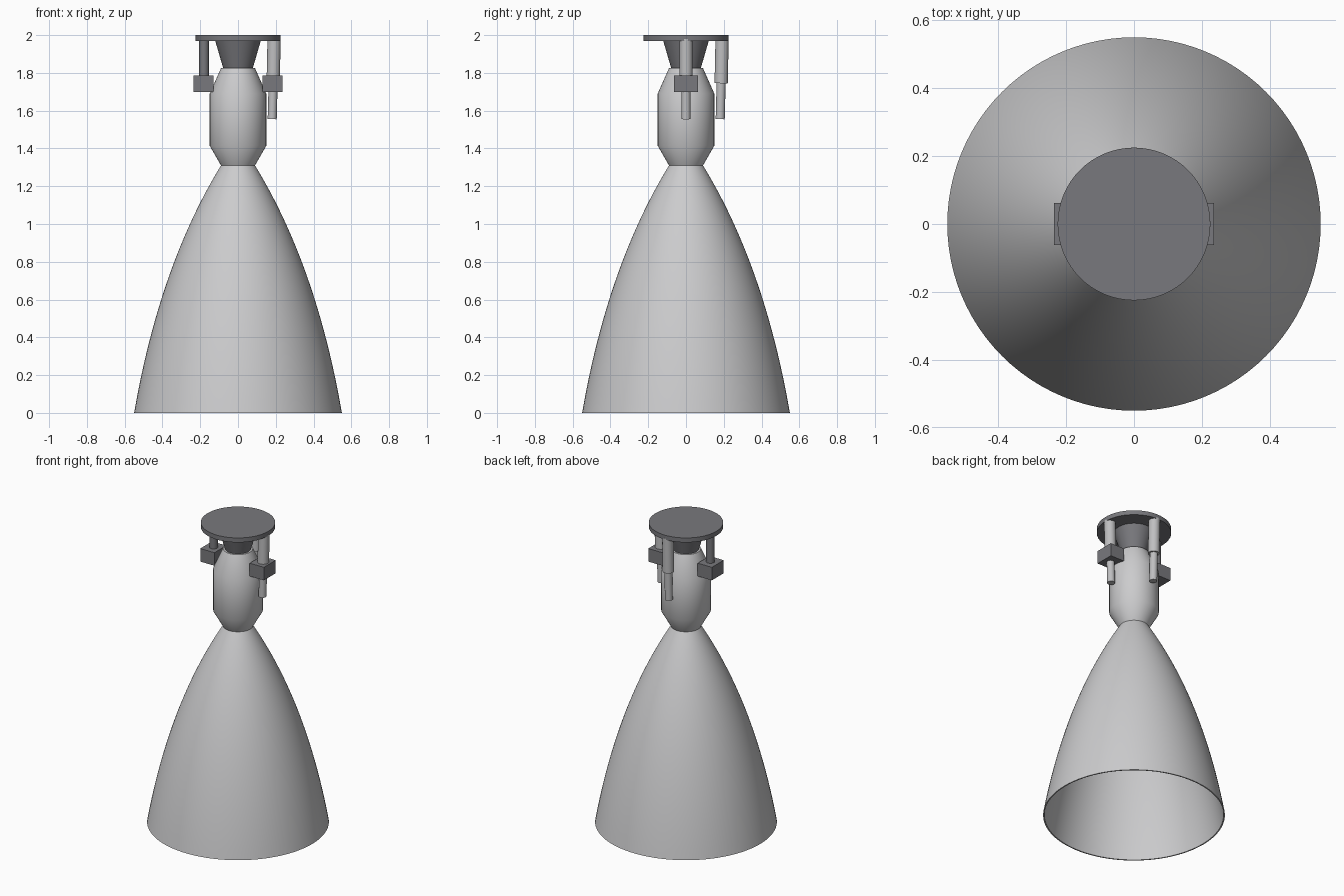
import bpy, bmesh, math
from mathutils import Vector

if "Cube" in bpy.data.objects:
    bpy.data.objects.remove(bpy.data.objects["Cube"], do_unlink=True)


def material(name, colour):
    m = bpy.data.materials.new(name)
    m.use_nodes = True
    m.diffuse_color = (*colour, 1)
    m.node_tree.nodes["Principled BSDF"].inputs["Base Color"].default_value = (*colour, 1)
    return m


LIGHT = material("pale metal", (0.6, 0.6, 0.61))
STEEL = material("actuator steel", (0.52, 0.52, 0.53))
DARK = material("dark grey metal", (0.19, 0.19, 0.205))


def finish(name, bm, mat, angle=30):
    bmesh.ops.recalc_face_normals(bm, faces=bm.faces)
    mesh = bpy.data.meshes.new(name)
    bm.to_mesh(mesh)
    bm.free()
    mesh.materials.append(mat)
    ob = bpy.data.objects.new(name, mesh)
    bpy.context.collection.objects.link(ob)
    bpy.ops.object.select_all(action='DESELECT')
    ob.select_set(True)
    bpy.context.view_layer.objects.active = ob
    bpy.ops.object.shade_smooth_by_angle(angle=math.radians(angle))
    return ob


def lathe(name, profile, mat, closed=False, steps=64):
    """Spin (radius, height) points about the z axis."""
    bm = bmesh.new()
    verts = [bm.verts.new((r, 0, z)) for r, z in profile]
    edges = [bm.edges.new(p) for p in zip(verts, verts[1:])]
    if closed:
        edges.append(bm.edges.new((verts[-1], verts[0])))
    bmesh.ops.spin(bm, geom=verts + edges, cent=(0, 0, 0), axis=(0, 0, 1),
                   angle=math.tau, steps=steps)
    bmesh.ops.remove_doubles(bm, verts=bm.verts, dist=1e-4)
    return finish(name, bm, mat)


def rod(name, start, end, radius, mat):
    start, end = Vector(start), Vector(end)
    axis = end - start
    bm = bmesh.new()
    bmesh.ops.create_cone(bm, cap_ends=True, segments=24, radius1=radius,
                          radius2=radius, depth=axis.length)
    bmesh.ops.rotate(bm, verts=bm.verts,
                     matrix=Vector((0, 0, 1)).rotation_difference(axis).to_matrix())
    bmesh.ops.translate(bm, verts=bm.verts, vec=(start + end) / 2)
    return finish(name, bm, mat)


# Bell nozzle: a curved wall with a thin open rim
throat, bend, rim = Vector((0.09, 1.31)), Vector((0.415, 0.78)), Vector((0.55, 0))
outer = []
for i in range(25):
    t = i / 24
    outer.append((1 - t) ** 2 * throat + 2 * t * (1 - t) * bend + t * t * rim)
inner = [Vector((p.x - 0.008, p.y)) for p in reversed(outer)]
lathe("bell_nozzle", outer + inner, LIGHT, closed=True, steps=96)

# Combustion chamber
lathe("combustion_chamber", [(0, 1.31), (0.09, 1.31), (0.15, 1.415), (0.15, 1.69),
                             (0.09, 1.825), (0, 1.825)], LIGHT)

# Mounting plate and the cone under it
lathe("mount_cone", [(0, 1.82), (0.077, 1.82), (0.122, 1.975), (0, 1.975)], DARK)
lathe("mount_plate", [(0, 1.97), (0.225, 1.97), (0.225, 2), (0, 2)], DARK)

# Side boxes
for side, x in (("left", 0.1825), ("right", -0.1825)):
    bm = bmesh.new()
    bmesh.ops.create_cube(bm, size=1)
    bmesh.ops.scale(bm, verts=bm.verts, vec=(0.105, 0.125, 0.087))
    bmesh.ops.translate(bm, verts=bm.verts, vec=(x, 0, 1.742))
    finish(side + "_box", bm, DARK)

rod("right_box_hanger", (-0.18, 0, 1.74), (-0.18, 0, 1.98), 0.026, DARK)

# Slightly tilted two-stage actuators on the left and the back
for side, d in (("left", Vector((1, 0, 0))), ("back", Vector((0, 1, 0)))):
    top = d * 0.191 + Vector((0, 0, 1.98))
    joint = d * 0.186 + Vector((0, 0, 1.745))
    foot = d * 0.181 + Vector((0, 0, 1.555))
    rod(side + "_actuator_cylinder", joint, top, 0.035, STEEL)
    rod(side + "_actuator_piston", foot, joint, 0.024, STEEL)
